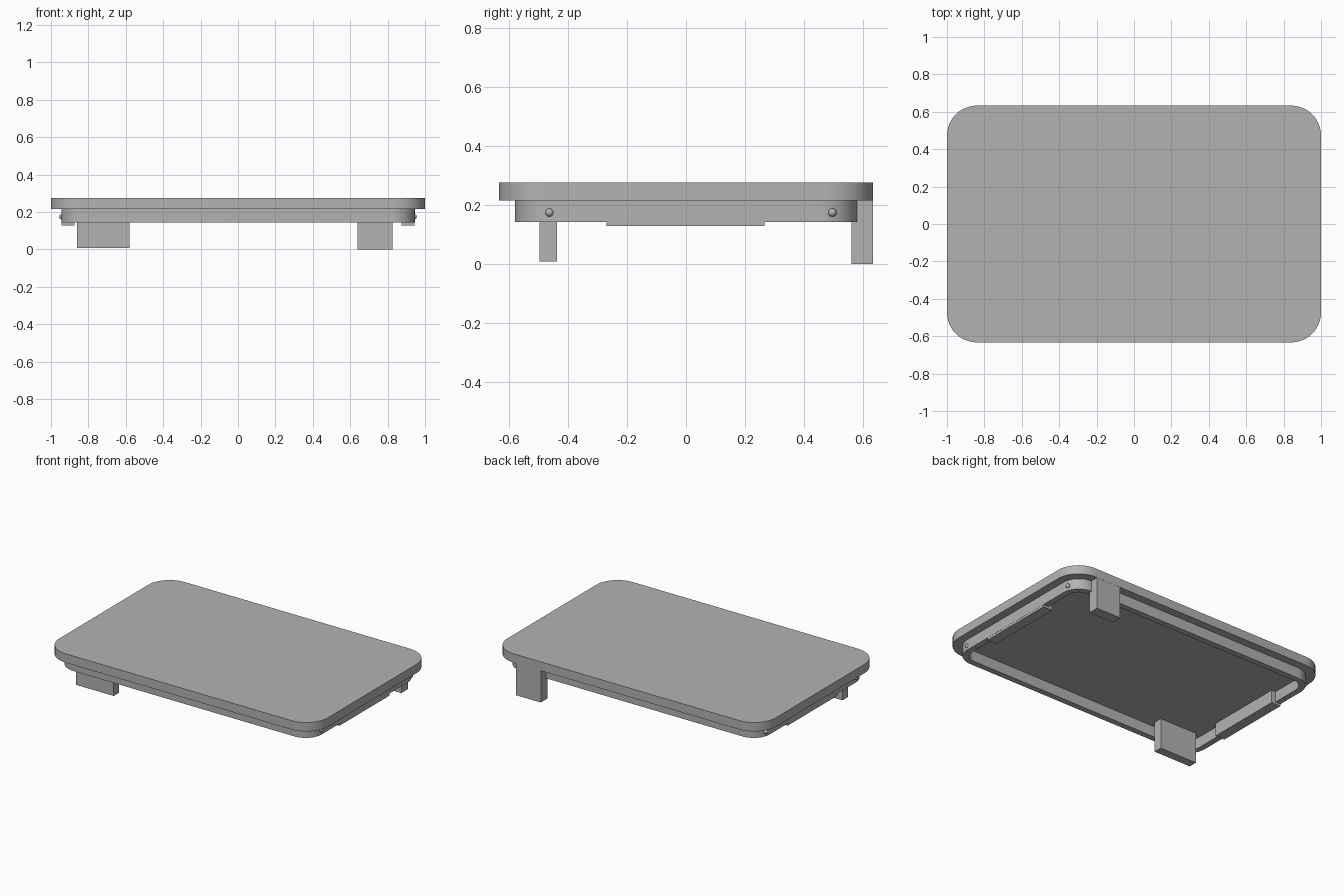
import bpy, bmesh, math
from mathutils import Matrix

cube = bpy.data.objects.get("Cube")
if cube:
    bpy.data.objects.remove(cube, do_unlink=True)

grey = bpy.data.materials.new("mid grey")
grey.use_nodes = True
color = (0.45, 0.45, 0.45, 1)
grey.diffuse_color = color
grey.node_tree.nodes["Principled BSDF"].inputs["Base Color"].default_value = color


def finish(name, bm):
    bmesh.ops.recalc_face_normals(bm, faces=bm.faces)
    mesh = bpy.data.meshes.new(name)
    bm.to_mesh(mesh)
    bm.free()
    mesh.materials.append(grey)
    obj = bpy.data.objects.new(name, mesh)
    bpy.context.collection.objects.link(obj)
    bpy.ops.object.select_all(action='DESELECT')
    obj.select_set(True)
    bpy.context.view_layer.objects.active = obj
    bpy.ops.object.shade_smooth_by_angle(angle=math.radians(30))
    return obj


def outline(half_x, half_y, radius, steps=12):
    points = []
    for corner, (sx, sy) in enumerate([(1, 1), (-1, 1), (-1, -1), (1, -1)]):
        for i in range(steps + 1):
            a = (corner + i / steps) * math.pi / 2
            points.append((sx * (half_x - radius) + radius * math.cos(a),
                           sy * (half_y - radius) + radius * math.sin(a)))
    return points


def loop(bm, points, z):
    return [bm.verts.new((x, y, z)) for x, y in points]


def bridge(bm, a, b):
    for i in range(len(a)):
        j = (i + 1) % len(a)
        bm.faces.new((a[i], a[j], b[j], b[i]))


def box(name, x0, x1, y0, y1, z0, z1):
    bm = bmesh.new()
    size = Matrix.Diagonal((x1 - x0, y1 - y0, z1 - z0, 1))
    place = Matrix.Translation(((x0 + x1) / 2, (y0 + y1) / 2, (z0 + z1) / 2))
    bmesh.ops.create_cube(bm, size=1, matrix=place @ size)
    return finish(name, bm)


UNDER, RIM_BOTTOM = 0.215, 0.143

# Rounded top plate
bm = bmesh.new()
shape = outline(1, 0.633, 0.16)
low, high = loop(bm, shape, UNDER), loop(bm, shape, 0.275)
bridge(bm, low, high)
bm.faces.new(low)
bm.faces.new(high)
finish("top_plate", bm)

# Hollow rim under the plate
bm = bmesh.new()
outer, inner = outline(0.945, 0.578, 0.12), outline(0.905, 0.538, 0.08)
loops = [loop(bm, outer, UNDER), loop(bm, outer, RIM_BOTTOM),
         loop(bm, inner, RIM_BOTTOM), loop(bm, inner, UNDER)]
for i in range(4):
    bridge(bm, loops[i], loops[(i + 1) % 4])
finish("rim", bm)

# Two uneven feet
box("front_foot", -0.86, -0.58, -0.495, -0.437, 0.008, UNDER)
box("back_foot", 0.64, 0.825, 0.56, 0.632, 0, UNDER)

# Side tabs and round pins, on both ends
for side, label in ((-1, "right"), (1, "left")):
    x0, x1 = sorted((side * 0.875, side * 0.944))
    box(label + "_tab", x0, x1, -0.268, 0.265, 0.128, UNDER)
    for y, end in ((-0.462, "front"), (0.495, "back")):
        bm = bmesh.new()
        bmesh.ops.create_uvsphere(bm, u_segments=16, v_segments=10, radius=0.014,
                                  matrix=Matrix.Translation((side * 0.942, y, 0.174)))
        finish(f"{label}_{end}_pin", bm)
